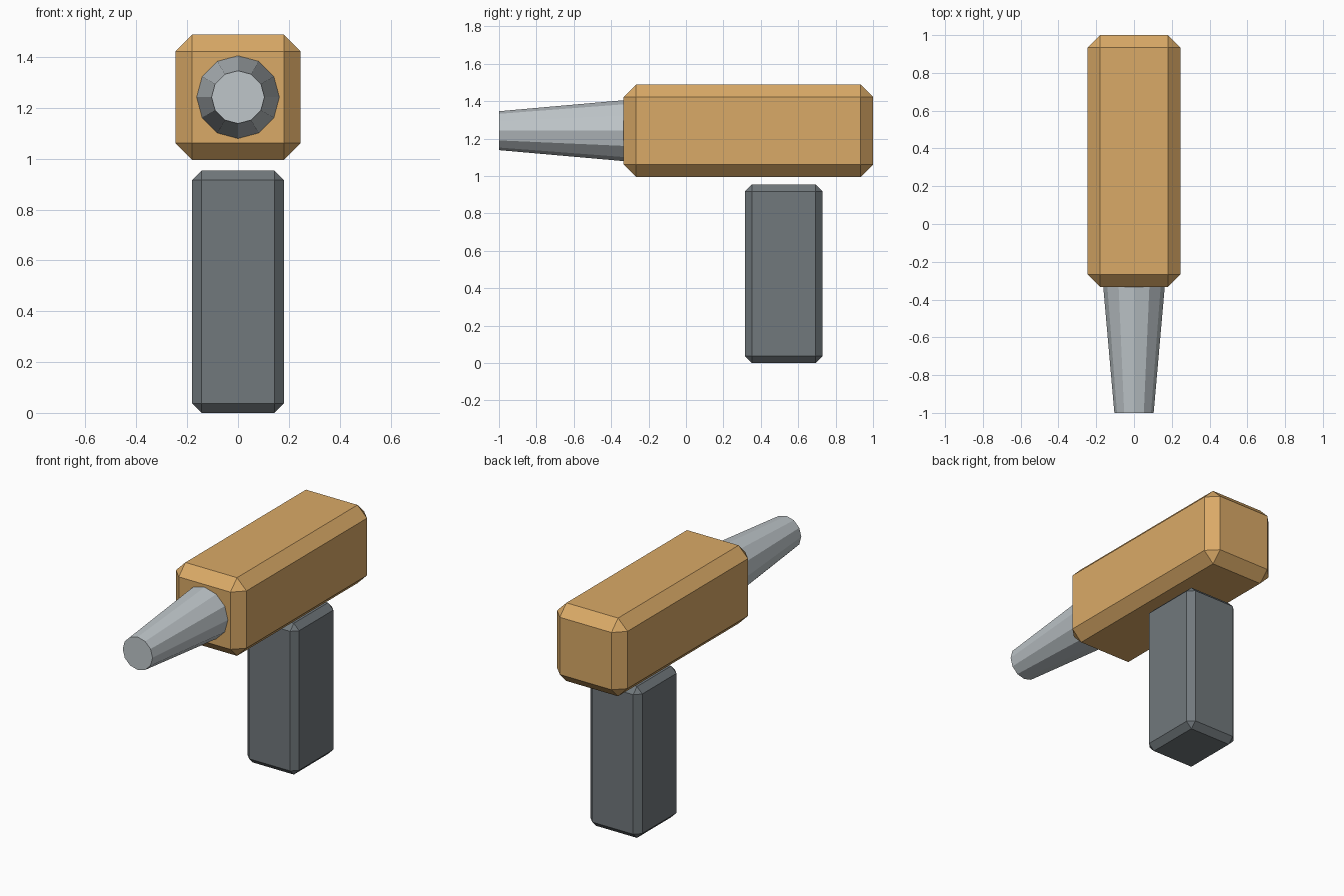
import bpy
import math
from mathutils import Vector

cube = bpy.data.objects.get("Cube")
if cube:
    bpy.data.objects.remove(cube, do_unlink=True)


def material(name, rgb):
    mat = bpy.data.materials.new(name)
    mat.use_nodes = True
    mat.diffuse_color = (*rgb, 1)
    mat.node_tree.nodes["Principled BSDF"].inputs["Base Color"].default_value = (*rgb, 1)
    return mat


def chamfered_box(name, low, high, chamfer, mat):
    """Box between two corners with a single flat chamfer on every edge."""
    low, high = Vector(low), Vector(high)
    bpy.ops.mesh.primitive_cube_add(size=1, location=(low + high) / 2)
    obj = bpy.context.object
    obj.name = name
    obj.scale = high - low
    bpy.ops.object.transform_apply(location=False, rotation=False, scale=True)
    bevel = obj.modifiers.new("chamfer", 'BEVEL')
    bevel.width = chamfer
    bevel.segments = 1
    bevel.limit_method = 'NONE'
    obj.data.materials.append(mat)
    return obj


ochre = material("ochre", (0.70, 0.40, 0.135))
dark_grey = material("dark grey", (0.165, 0.188, 0.202))
light_grey = material("light grey", (0.52, 0.565, 0.59))

# Main housing and the separate grip below it
chamfered_box("body", (-0.246, -0.333, 0.995), (0.246, 1.0, 1.488), 0.066, ochre)
chamfered_box("grip", (-0.18, 0.315, 0), (0.18, 0.73, 0.954), 0.037, dark_grey)

# Tapered twelve-sided nozzle pointing forward
back, tip = -0.33, -1.0
bpy.ops.mesh.primitive_cone_add(
    vertices=12, radius1=0.163, radius2=0.104, depth=back - tip,
    location=(0, (back + tip) / 2, 1.242), rotation=(math.pi / 2, 0, 0))
nozzle = bpy.context.object
nozzle.name = "nozzle"
nozzle.data.materials.append(light_grey)
